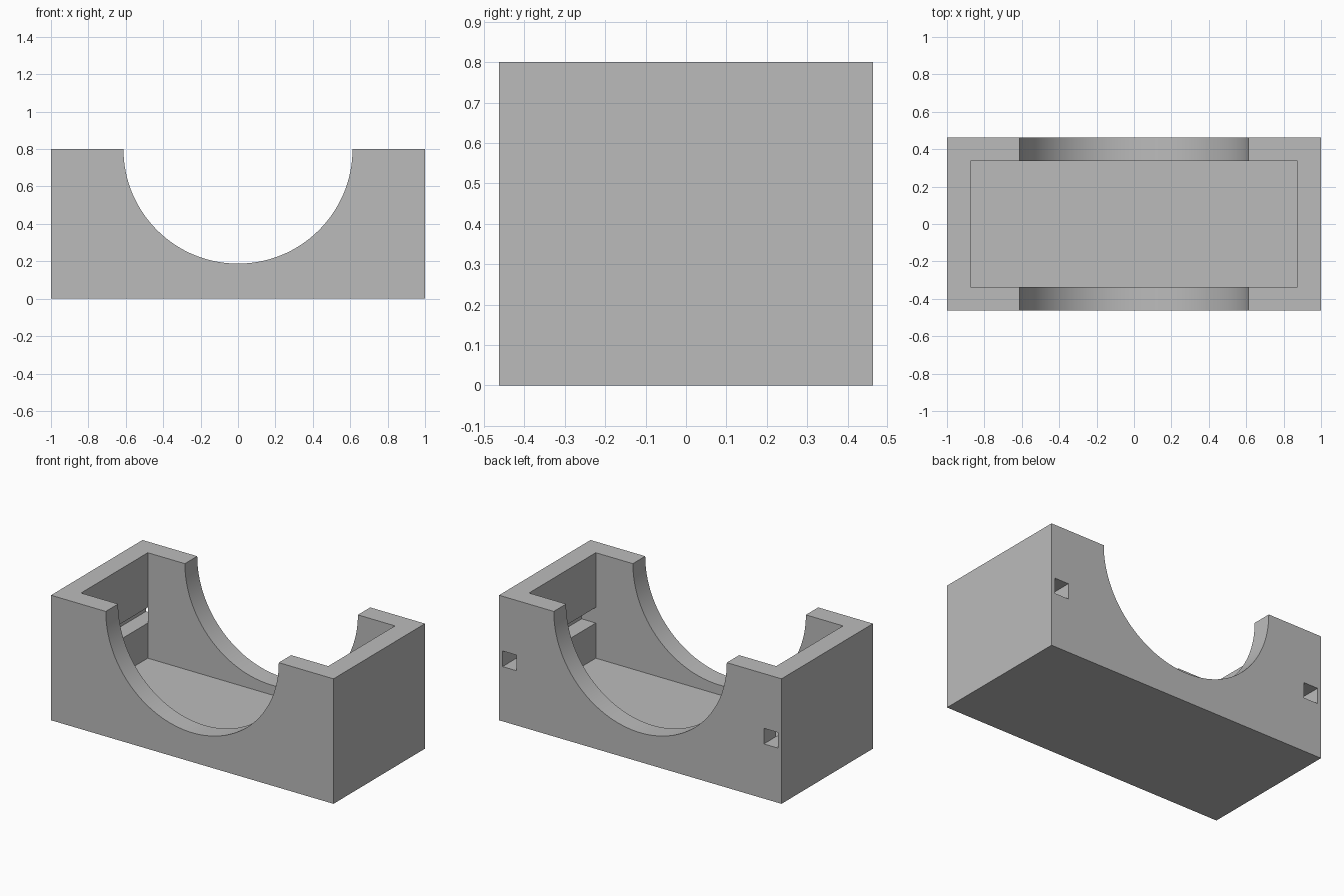
import bpy
import math

if "Cube" in bpy.data.objects:
    bpy.data.objects.remove(bpy.data.objects["Cube"], do_unlink=True)

# Outer size, wall thickness and cradle radius
HALF_X, HALF_Y, HEIGHT = 1.0, 0.4625, 0.8
WALL = 0.125
RADIUS = 0.6125
IN_X, IN_Y = HALF_X - WALL, HALF_Y - WALL

grey = bpy.data.materials.new("plain_grey")
grey.use_nodes = True
colour = (0.5, 0.5, 0.5, 1.0)
grey.diffuse_color = colour
grey.node_tree.nodes["Principled BSDF"].inputs["Base Color"].default_value = colour


def block(name, low, high):
    """Box between two opposite corners."""
    centre = [(a + b) / 2 for a, b in zip(low, high)]
    bpy.ops.mesh.primitive_cube_add(size=1, location=centre)
    obj = bpy.context.object
    obj.name = name
    obj.scale = [b - a for a, b in zip(low, high)]
    bpy.ops.object.transform_apply(location=True, rotation=False, scale=True)
    obj.data.materials.append(grey)
    return obj


def cut(target, cutter):
    """Subtract the cutter from the target, then discard it."""
    cutter.hide_render = True
    bpy.context.view_layer.objects.active = target
    mod = target.modifiers.new("cut", "BOOLEAN")
    mod.operation = "DIFFERENCE"
    mod.solver = "EXACT"
    mod.object = cutter
    bpy.ops.object.modifier_apply(modifier=mod.name)
    bpy.data.objects.remove(cutter, do_unlink=True)


# Solid body
body = block("cradle_box", (-HALF_X, -HALF_Y, 0), (HALF_X, HALF_Y, HEIGHT))

# Open-topped cavity
cut(body, block("cavity", (-IN_X, -IN_Y, WALL), (IN_X, IN_Y, HEIGHT + 0.2)))

# Square side channels, open to the cavity and out through the back wall
for side in (-1, 1):
    xs = sorted((side * IN_X, side * (IN_X + 0.1)))
    cut(body, block("channel", (xs[0], -IN_Y, 0.35), (xs[1], HALF_Y + 0.1, 0.45)))

# Half-round cradle through the front and back walls
bpy.ops.mesh.primitive_cylinder_add(vertices=128, radius=RADIUS, depth=2,
                                    location=(0, 0, HEIGHT),
                                    rotation=(math.pi / 2, 0, 0))
round_cutter = bpy.context.object
round_cutter.data.materials.append(grey)
cut(body, round_cutter)

# Smooth the curve while keeping hard edges
bpy.ops.object.select_all(action="DESELECT")
body.select_set(True)
bpy.context.view_layer.objects.active = body
bpy.ops.object.shade_smooth_by_angle(angle=math.radians(30))
